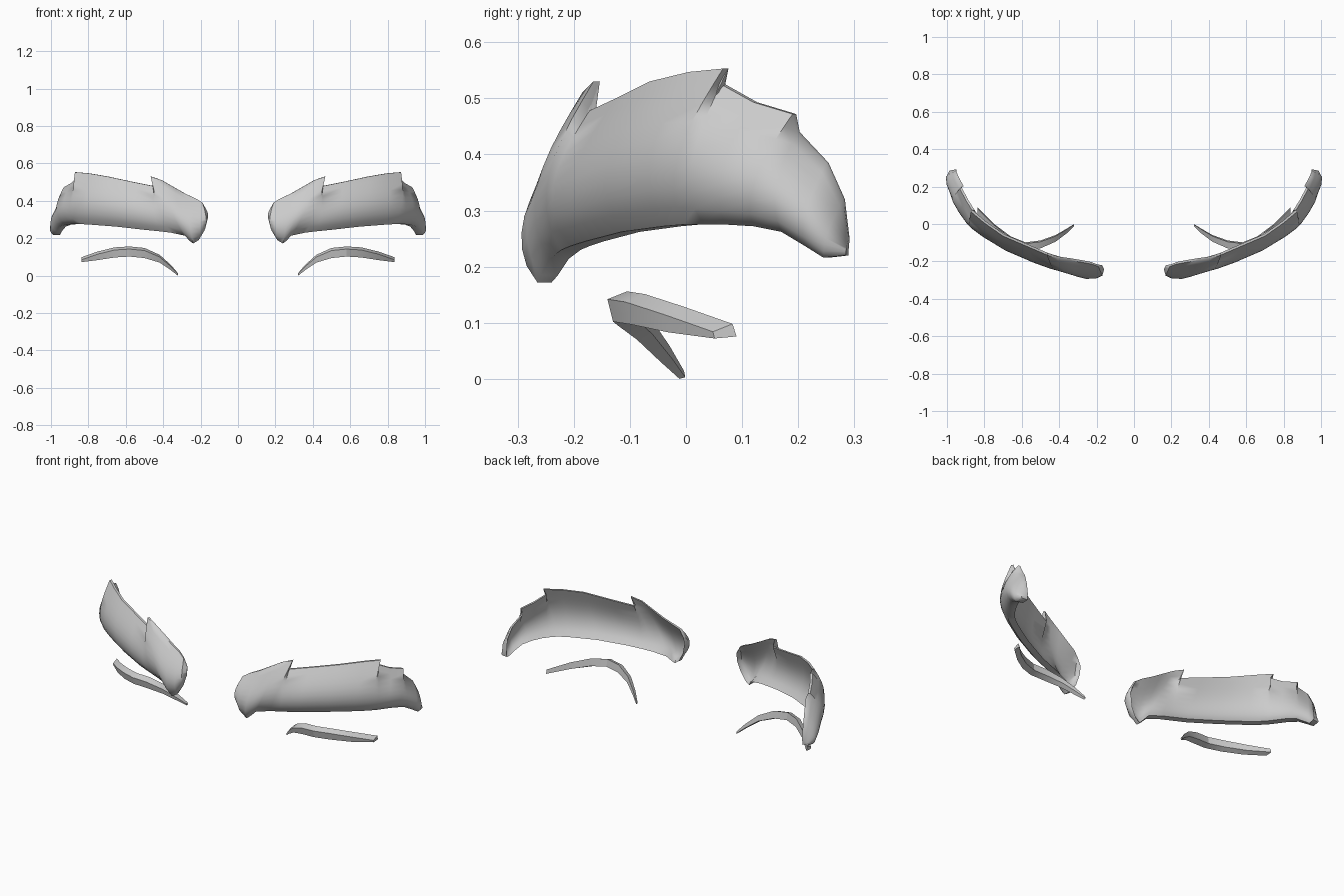
import bpy, bmesh, math
from mathutils import Vector

if "Cube" in bpy.data.objects:
    bpy.data.objects.remove(bpy.data.objects["Cube"])


def loft(name, rings, angle):
    """Skin closed rings, cap the ends, mirror to the other side."""
    bm = bmesh.new()
    vr = [[bm.verts.new(p) for p in r] for r in rings]
    m = len(vr[0])
    for a, b in zip(vr, vr[1:]):
        for i in range(m):
            j = (i + 1) % m
            bm.faces.new((a[i], a[j], b[j], b[i]))
    for r in (vr[0], vr[-1]):
        for i in range(m // 2 - 1):
            bm.faces.new((r[i], r[i + 1], r[m - 2 - i], r[m - 1 - i]))
    bmesh.ops.recalc_face_normals(bm, faces=bm.faces)
    me = bpy.data.meshes.new(name)
    bm.to_mesh(me)
    bm.free()
    ob = bpy.data.objects.new(name, me)
    bpy.context.collection.objects.link(ob)
    bpy.ops.object.select_all(action='DESELECT')
    ob.select_set(True)
    bpy.context.view_layer.objects.active = ob
    bpy.ops.object.shade_smooth_by_angle(angle=math.radians(angle))
    mod = ob.modifiers.new("mirror", 'MIRROR')
    mod.use_mirror_merge = False
    return ob


# Eyebrows: bottom edge point, top edge point per station (tufts in the top edge)
stations = [
    (.165, -.235, .30, .165, -.23, .345),
    (.18, -.25, .24, .19, -.228, .39),
    (.21, -.26, .19, .225, -.215, .412),
    (.24, -.265, .172, .28, -.205, .437),
    (.257, -.258, .185, .34, -.195, .47),
    (.285, -.243, .214, .41, -.185, .51),
    (.36, -.222, .23, .467, -.165, .53),
    (.42, -.205, .237, .45, -.172, .478),
    (.50, -.18, .245, .56, -.125, .50),
    (.65, -.115, .262, .70, -.065, .53),
    (.78, -.04, .272, .80, .005, .547),
    (.83, -.005, .275, .872, .066, .553),
    (.865, .03, .275, .858, .062, .525),
    (.895, .07, .275, .895, .12, .493),
    (.925, .12, .272, .932, .19, .472),
    (.953, .17, .262, .922, .197, .44),
    (.975, .21, .238, .95, .25, .385),
    (.988, .245, .216, .962, .28, .32),
    (.985, .285, .22, .962, .29, .25),
]
pairs = [(Vector(s[:3]), Vector(s[3:])) for s in stations]
rings = []
N = 10
last = len(pairs) - 1
for k, (lo, hi) in enumerate(pairs):
    # outward direction from the smooth bottom edge
    t = pairs[min(k + 2, last)][0] - pairs[max(k - 2, 0)][0]
    out = Vector((t.y, -t.x, 0)).normalized()
    bulge = .05 * min(1, (hi - lo).length / .2)
    end = min(1, (k + 2) / 7)
    outer, inner = [], []
    for i in range(N):
        u = i / (N - 1)
        p = lo.lerp(hi, u) + out * bulge * math.sin(math.pi * u ** .8)
        thick = (.036 - .024 * u ** 2) * (end + (1 - end) * u)
        outer.append(p)
        inner.append(p - out * thick)
    rings.append(outer + inner[::-1])
loft("eyebrows", rings, 50)

# Eyelid strips: front ridge point, back width factor, front height factor
lid = [
    (.322, -.014, .01, .3, .25),
    (.36, -.05, .05, .6, .5),
    (.42, -.095, .10, .85, .75),
    (.50, -.13, .134, 1, 1),
    (.58, -.14, .142, 1, 1),
    (.66, -.108, .137, 1, 1),
    (.75, -.04, .115, 1, .8),
    (.838, .048, .084, 1, .3),
]
rings = []
for x, y, z, b, h in lid:
    rings.append([(x, y, z), (x, y + .035 * b, z + .014 * b),
                  (x, y + .042 * b, z - .028 * h),
                  (x, y + .01 * h, z - .04 * h)])
loft("eyelid_strips", rings, 25)
